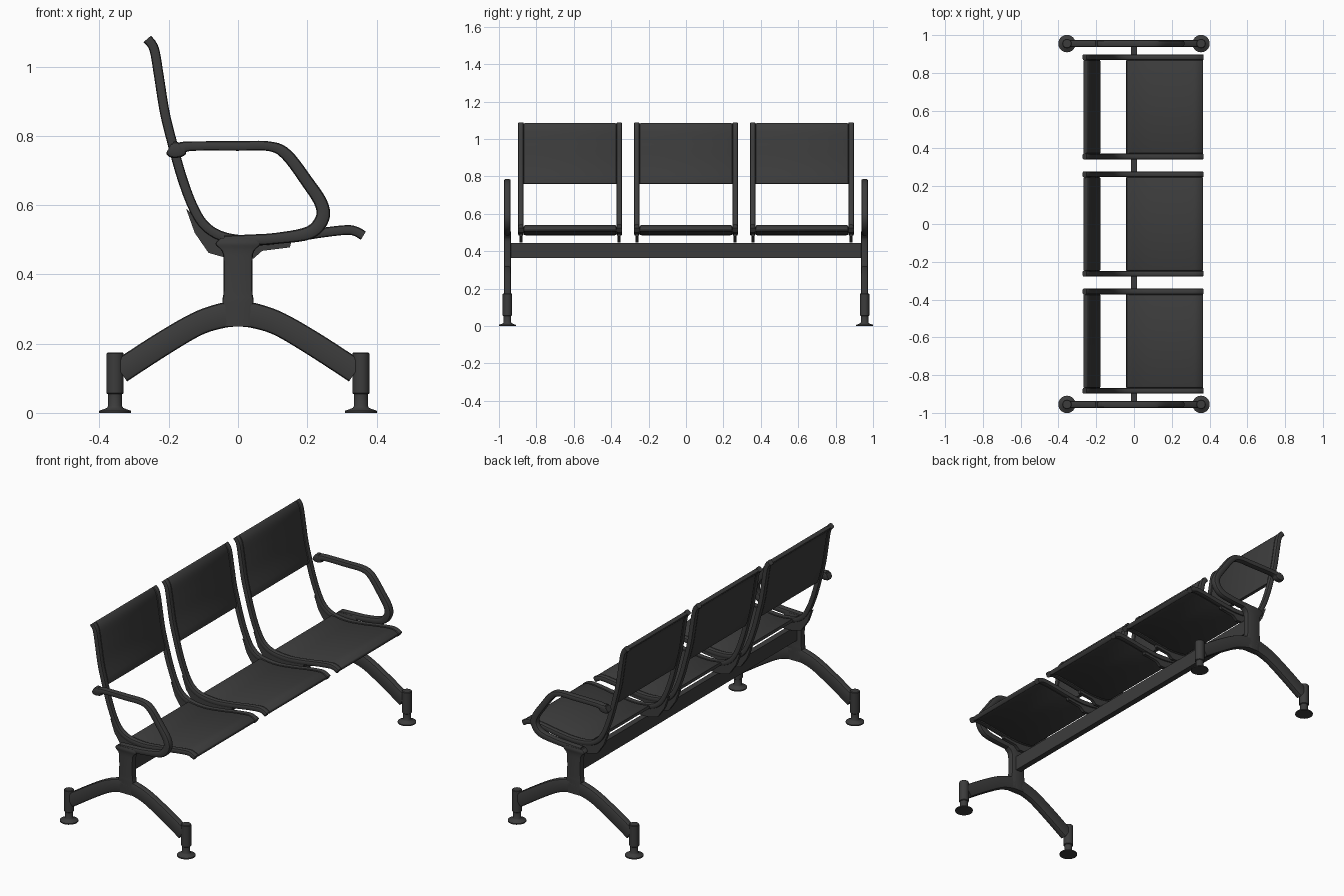
import bpy, math
from mathutils import Vector
from mathutils.geometry import interpolate_bezier

if "Cube" in bpy.data.objects:
    bpy.data.objects.remove(bpy.data.objects["Cube"], do_unlink=True)

mat = bpy.data.materials.new("charcoal")
mat.use_nodes = True
COLOUR = (0.045, 0.045, 0.045, 1)
mat.diffuse_color = COLOUR
mat.node_tree.nodes["Principled BSDF"].inputs["Base Color"].default_value = COLOUR


def make_object(name, verts, faces, angle=40):
    mesh = bpy.data.meshes.new(name)
    mesh.from_pydata(verts, [], faces)
    mesh.materials.append(mat)
    obj = bpy.data.objects.new(name, mesh)
    bpy.context.collection.objects.link(obj)
    bpy.ops.object.select_all(action="DESELECT")
    obj.select_set(True)
    bpy.context.view_layer.objects.active = obj
    bpy.ops.object.mode_set(mode="EDIT")
    bpy.ops.mesh.select_all(action="SELECT")
    bpy.ops.mesh.normals_make_consistent(inside=False)
    bpy.ops.object.mode_set(mode="OBJECT")
    bpy.ops.object.shade_smooth_by_angle(angle=math.radians(angle))
    return obj


def loft(name, rings):
    """Join equal closed rings with quads and cap both ends."""
    n = len(rings[0])
    verts = [v for ring in rings for v in ring]
    faces = [(r * n + i, r * n + (i + 1) % n, (r + 1) * n + (i + 1) % n, (r + 1) * n + i)
             for r in range(len(rings) - 1) for i in range(n)]
    faces += [tuple(range(n)), tuple(range(len(verts) - n, len(verts)))]
    return make_object(name, verts, faces)


def smooth(points, steps=5):
    """Smooth curve through (x, z, thickness) points."""
    p = [Vector(q) for q in points]
    out = []
    for i in range(len(p) - 1):
        a, b = p[i], p[i + 1]
        ta = (b - p[max(i - 1, 0)]) / 6
        tb = (p[min(i + 2, len(p) - 1)] - a) / 6
        out += interpolate_bezier(a, a + ta, b - tb, b, steps + 1)[:-1]
    return out + [p[-1]]


def sweep(name, path, y, width, bevel=0.3):
    """Sweep a softened rectangle along a path lying in the xz plane."""
    rings = []
    for i, p in enumerate(path):
        d = path[min(i + 1, len(path) - 1)] - path[max(i - 1, 0)]
        tangent = Vector((d.x, d.y)).normalized()
        nx, nz = -tangent.y, tangent.x
        h, w = p.z / 2, width / 2
        c = bevel * min(p.z, width)
        ring = []
        for sh, sw in ((1, 1), (-1, 1), (-1, -1), (1, -1)):
            corner = [(h, w - c), (h - c * .3, w - c * .3), (h - c, w)]
            if sh * sw < 0:
                corner.reverse()
            ring += [(p.x + nx * sh * a, y + sw * b, p.y + nz * sh * a) for a, b in corner]
        rings.append(ring)
    return loft(name, rings)


def lathe(name, x, y, profile, sides=24):
    rings = [[(x + r * math.cos(2 * math.pi * i / sides),
               y + r * math.sin(2 * math.pi * i / sides), z) for i in range(sides)]
             for r, z in profile]
    return loft(name, rings)


def plate(name, outline, y, width):
    return loft(name, [[(x, y + s * width / 2, z) for x, z in outline] for s in (-1, 1)])


# Shared side curve of a seat, from the top of the back to the front lip
T = 0.028
SEAT = smooth([(x, z, T) for x, z in (
    (-.262, 1.08), (-.242, 1.05), (-.228, .97), (-.212, .87), (-.19, .78), (-.162, .68),
    (-.13, .595), (-.095, .54), (-.04, .508), (.05, .497), (.15, .506), (.24, .52),
    (.31, .528), (.338, .525), (.362, .512))])
BACK = [p for p in SEAT if p.y > .758]
BASE = [p for p in SEAT if p.x > -.045 and p.y < .6]
BRACKET = [(-.15, .59), (-.125, .52), (-.085, .462), (-.035, .448), (.045, .446),
           (.07, .468), (.15, .478), (.155, .498), (0, .495), (-.06, .512), (-.11, .555)]


def thinned(path, t=.024):
    """Panel path with rolled edges at both ends."""
    out = [Vector((p.x, p.y, t)) for p in path]
    out[0].z = out[-1].z = t * .6
    return out


for seat, cy in (("right", -.62), ("middle", 0), ("left", .62)):
    sweep(f"{seat}_back_panel", thinned(BACK), cy, .496, .4)
    sweep(f"{seat}_seat_panel", thinned(BASE), cy, .496, .4)
    for side, s in (("right", -1), ("left", 1)):
        sweep(f"{seat}_seat_{side}_rail", SEAT, cy + s * .263, .03)
        plate(f"{seat}_seat_{side}_bracket", BRACKET, cy + s * .262, .018)

# Support beam running through both end frames
plate("support_beam", [(-.016, .365), (.016, .365), (.016, .445), (-.016, .445)], 0, 1.9)

ARM = smooth([(-.2, .764, .03), (-.19, .76, .046), (-.167, .761, .044), (-.14, .77, .028),
              (0, .771, .028), (.09, .77, .028), (.14, .746, .034), (.2, .667, .036),
              (.24, .605, .038), (.243, .56, .04), (.205, .52, .038), (.11, .504, .032),
              (.03, .499, .032), (-.04, .497, .03)])
POST = smooth([(0, .25, .08), (0, .32, .09), (0, .35, .084), (0, .44, .084),
               (0, .468, .095), (0, .488, .13), (0, .505, .1)])
LEG = ((0, .287, .074), (.05, .28, .072), (.12, .256, .069), (.22, .198, .07), (.34, .12, .07))
FOOT = [(.046, 0), (.046, .006), (.024, .014), (.02, .02), (.02, .056)]
SLEEVE = [(.022, .054), (.025, .057), (.025, .171), (.022, .174)]

# End frames: armrest, post, two arched legs and adjustable feet
for side, y in (("right", -.955), ("left", .955)):
    sweep(f"{side}_armrest", ARM, y, .036)
    sweep(f"{side}_post", POST, y, .038, .2)
    for end, s in (("front", 1), ("back", -1)):
        sweep(f"{side}_{end}_leg", smooth([(s * x, z, t) for x, z, t in LEG]), y, .038, .25)
        lathe(f"{side}_{end}_leg_sleeve", s * .355, y, SLEEVE)
        lathe(f"{side}_{end}_foot", s * .355, y, FOOT)
